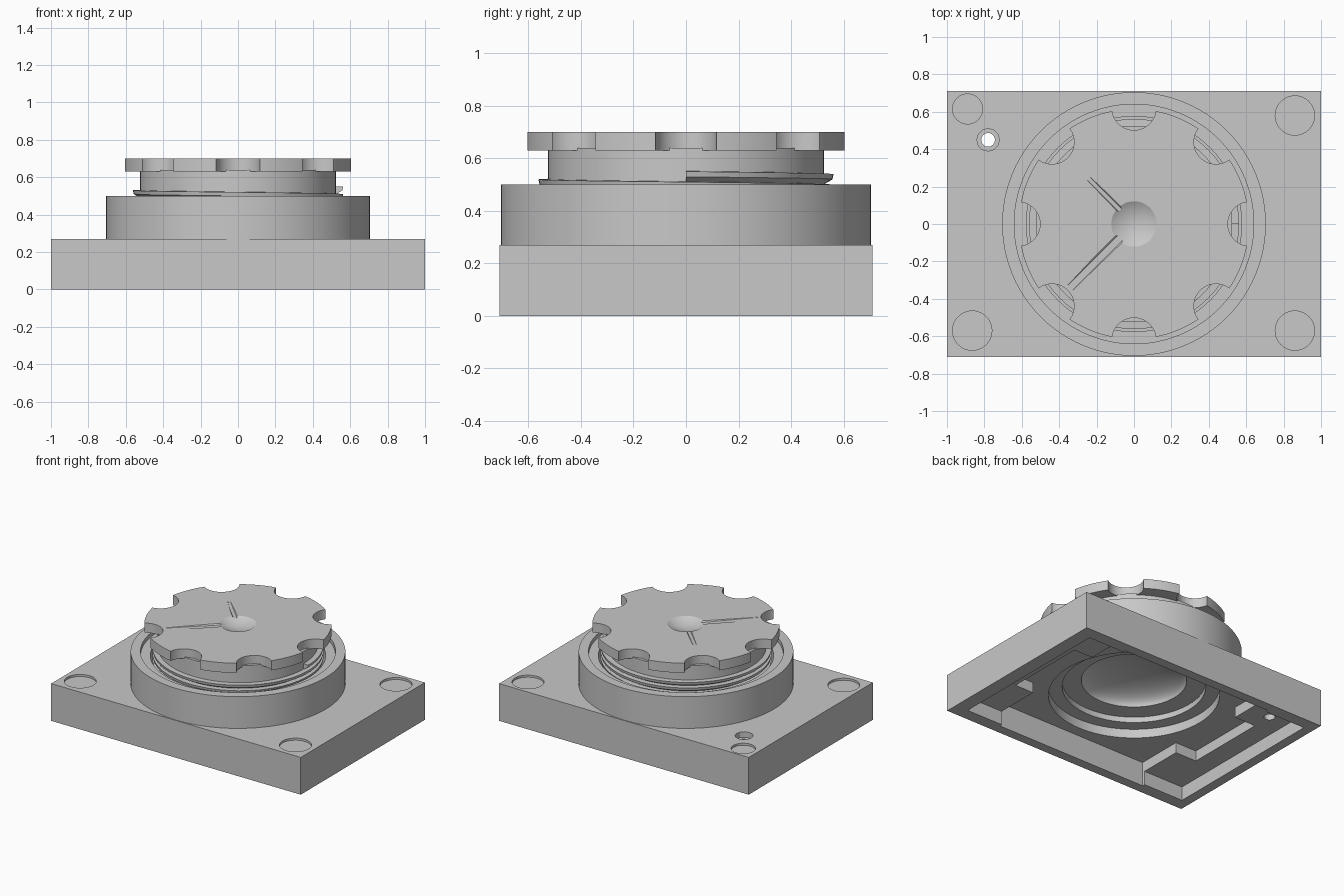
import bpy, bmesh, math
from mathutils import Matrix, Vector

cube = bpy.data.objects.get("Cube")
if cube:
    bpy.data.objects.remove(cube, do_unlink=True)

GREY = bpy.data.materials.new("neutral grey")
GREY.use_nodes = True
COLOUR = (0.58, 0.58, 0.58, 1)
GREY.diffuse_color = COLOUR
GREY.node_tree.nodes["Principled BSDF"].inputs["Base Color"].default_value = COLOUR


def finish(name, bm):
    bmesh.ops.recalc_face_normals(bm, faces=bm.faces)
    mesh = bpy.data.meshes.new(name)
    bm.to_mesh(mesh)
    bm.free()
    mesh.materials.append(GREY)
    obj = bpy.data.objects.new(name, mesh)
    bpy.context.collection.objects.link(obj)
    return obj


def box(name, x0, x1, hy, z0, z1):
    bm = bmesh.new()
    bmesh.ops.create_cube(bm, size=1)
    for v in bm.verts:
        v.co = (x0 + (v.co.x + 0.5) * (x1 - x0), v.co.y * 2 * hy, z0 + (v.co.z + 0.5) * (z1 - z0))
    return finish(name, bm)


def cylinder(name, x, y, r, z0, z1, sides=48):
    bm = bmesh.new()
    bmesh.ops.create_cone(bm, cap_ends=True, segments=sides, radius1=r, radius2=r,
                          depth=z1 - z0, matrix=Matrix.Translation((x, y, (z0 + z1) / 2)))
    return finish(name, bm)


def lathe(name, profile, sides=96):
    """Spin a closed profile of (radius, height) points around z."""
    bm = bmesh.new()
    verts = [bm.verts.new((r, 0, z)) for r, z in profile]
    edges = [bm.edges.new((a, b)) for a, b in zip(verts, verts[1:] + verts[:1])
             if a.co.x > 0 or b.co.x > 0]
    bmesh.ops.spin(bm, geom=verts + edges, axis=(0, 0, 1), cent=(0, 0, 0),
                   angle=math.tau, steps=sides, use_merge=False)
    bmesh.ops.remove_doubles(bm, verts=bm.verts, dist=0.0001)
    return finish(name, bm)


def cut(target, *cutters):
    for cutter in cutters:
        mod = target.modifiers.new("cut", "BOOLEAN")
        mod.operation = "DIFFERENCE"
        mod.solver = "EXACT"
        mod.object = cutter
        bpy.context.view_layer.objects.active = target
        bpy.ops.object.modifier_apply(modifier=mod.name)
        bpy.data.objects.remove(cutter, do_unlink=True)


def smooth(obj, angle=30):
    bpy.ops.object.select_all(action="DESELECT")
    obj.select_set(True)
    bpy.context.view_layer.objects.active = obj
    bpy.ops.object.shade_smooth_by_angle(angle=math.radians(angle))


# Base block, hollowed from below with raised end shelves
TOP = 0.27
base = box("base_block", -1, 1, 0.71, 0, TOP)
cut(base,
    box("rim_cut", -0.93, 0.9, 0.62, -0.1, 0.10),
    box("floor_cut", -0.61, 0.61, 0.64, -0.1, 0.175),
    box("side_floor_cut", -0.78, 0.76, 0.30, -0.1, 0.175),
    cylinder("bore_cut", 0, 0, 0.56, -0.1, 0.4, 96))

# Shallow round corner recesses
for x, y, r in [(-0.865, -0.57, 0.105), (0.86, -0.57, 0.105),
                (0.86, 0.58, 0.105), (-0.89, 0.615, 0.08)]:
    cut(base, cylinder("corner_cut", x, y, r, TOP - 0.015, 0.4))

# Small countersunk vent hole
cut(base, cylinder("vent_seat_cut", -0.78, 0.45, 0.06, TOP - 0.04, 0.4, 12),
    cylinder("vent_cut", -0.78, 0.45, 0.037, -0.1, 0.4, 16))
smooth(base)

# Collar with a stepped bore and an inner lip at the bottom
smooth(lathe("collar", [(0.705, 0.24), (0.705, 0.5), (0.64, 0.5), (0.64, 0.47),
                        (0.575, 0.47), (0.575, 0.28), (0.47, 0.28), (0.47, 0.24)]))

# Barrel with a concave dome below
dome = [(0.345 * math.cos(a), 0.285 + 0.11 * math.sin(a))
        for a in (math.pi / 2 * i / 10 for i in range(10))]
smooth(lathe("barrel", [(0, 0.64), (0.525, 0.64), (0.525, 0.285)] + dome + [(0, 0.395)]))

# Screw thread around the barrel
bm = bmesh.new()
STEPS, TURNS = 72, 3
rings = []
for i in range(STEPS * TURNS + 1):
    a = math.tau * i / STEPS
    z = 0.53 - 0.04 * i / STEPS
    rings.append([bm.verts.new((r * math.cos(a), r * math.sin(a), z + dz))
                  for r, dz in ((0.515, 0.022), (0.562, 0.02), (0.558, 0), (0.515, -0.025))])
for p, q in zip(rings, rings[1:]):
    for k in range(4):
        n = (k + 1) % 4
        bm.faces.new((p[k], p[n], q[n], q[k]))
bm.faces.new(rings[0])
bm.faces.new(rings[-1])
smooth(finish("screw_thread", bm))

# Grip cap with eight scalloped notches
cap = cylinder("grip_cap", 0, 0, 0.615, 0.63, 0.70, 128)
for i in range(8):
    a = math.tau * i / 8
    cut(cap, cylinder("notch_cut", 0.62 * math.cos(a), 0.62 * math.sin(a), 0.118, 0.5, 0.9, 40))

# Shallow central dimple: a large sphere dipping into the cap
bm = bmesh.new()
bmesh.ops.create_uvsphere(bm, u_segments=48, v_segments=48, radius=0.24,
                          matrix=Matrix.Translation((0, 0, 0.907)))
cut(cap, finish("dimple_cut", bm))

# Faint flat-bottomed grooves running out from the dimple
for angle, length, width in [(225, 0.48, 0.035), (135, 0.34, 0.022)]:
    turn = Matrix.Rotation(math.radians(angle), 3, "Z")
    bm = bmesh.new()
    ends = []
    for d, depth in ((0.09, 0.009), (length, 0.001)):
        ends.append([bm.verts.new(turn @ Vector(p)) for p in
                     ((d, -width, 0.71), (d, width, 0.71),
                      (d, width * 0.5, 0.70 - depth), (d, -width * 0.5, 0.70 - depth))])
    bm.faces.new(ends[0])
    bm.faces.new(ends[1])
    for k in range(4):
        n = (k + 1) % 4
        bm.faces.new((ends[0][k], ends[0][n], ends[1][n], ends[1][k]))
    cut(cap, finish("groove_cut", bm))
smooth(cap, 12)
